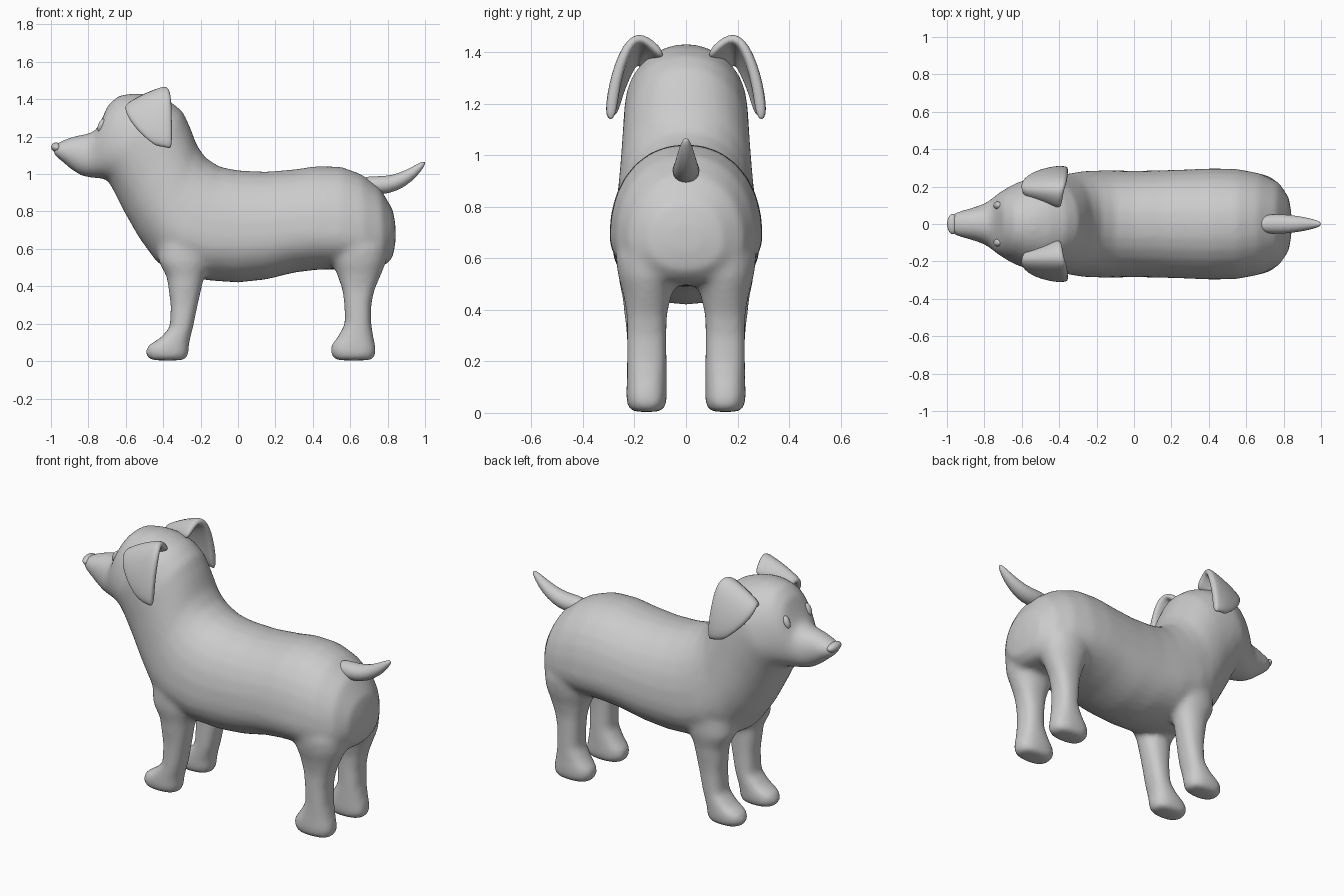
import bpy, bmesh
from math import sin, cos, pi
from mathutils import Vector


def spow(v, n):
    return (abs(v) ** (2 / n)) * (1 if v >= 0 else -1)


def loft(bm, rings, seg=28):
    """Skin closed rings: (x1, z1, x2, z2, y_centre, half_width, roundness, height of widest point)."""
    loops = []
    for x1, z1, x2, z2, yc, w, n, f in rings:
        top, bot = Vector((x1, yc, z1)), Vector((x2, yc, z2))
        c = bot.lerp(top, f)
        loop = []
        for i in range(seg):
            a = 2 * pi * i / seg
            k = spow(cos(a), n)
            d = (top - c) * k if k > 0 else (bot - c) * -k
            loop.append(bm.verts.new(c + d + Vector((0, w * spow(sin(a), n), 0))))
        loops.append(loop)
    faces = [bm.faces.new(loops[0]), bm.faces.new(loops[-1][::-1])]
    for p, q in zip(loops, loops[1:]):
        for i in range(seg):
            j = (i + 1) % seg
            faces.append(bm.faces.new((p[j], p[i], q[i], q[j])))
    bmesh.ops.recalc_face_normals(bm, faces=faces)


def finish(name, bm):
    for f in bm.faces:
        f.smooth = True
    me = bpy.data.meshes.new(name)
    bm.to_mesh(me)
    bm.free()
    ob = bpy.data.objects.new(name, me)
    bpy.context.collection.objects.link(ob)
    return ob


# Torso, neck, head and snout: top x, z / bottom x, z / half width / height of widest point
TORSO = [
    (.842, .73, .842, .63, .06, .5), (.828, .81, .826, .55, .145, .45), (.76, .925, .785, .51, .222, .38),
    (.66, 1.0, .68, .495, .272, .35), (.55, 1.04, .55, .49, .295, .35), (.42, 1.043, .42, .488, .298, .36),
    (.30, 1.025, .30, .473, .293, .38), (.15, 1.013, .15, .436, .288, .40), (0, 1.02, 0, .42, .285, .40),
    (-.10, 1.04, -.15, .43, .288, .38), (-.175, 1.09, -.32, .46, .284, .38), (-.22, 1.155, -.435, .53, .27, .40),
    (-.255, 1.25, -.53, .66, .257, .45), (-.295, 1.335, -.61, .80, .247, .5), (-.36, 1.388, -.665, .91, .242, .5),
    (-.45, 1.42, -.70, .972, .236, .5), (-.54, 1.433, -.735, .977, .208, .5), (-.635, 1.422, -.765, .979, .175, .5),
    (-.695, 1.37, -.79, .98, .145, .5), (-.73, 1.29, -.81, .983, .125, .5), (-.757, 1.237, -.83, .988, .112, .5),
    (-.80, 1.217, -.855, 1.0, .098, .5), (-.88, 1.202, -.90, 1.03, .08, .5), (-.95, 1.175, -.95, 1.075, .065, .5),
    (-.99, 1.155, -.985, 1.10, .045, .5)]

# Legs, from hidden top to foot: z / front x / back x / inner y / outer y
FRONT_LEG = [
    (.80, -.36, -.18, .08, .20), (.70, -.41, -.14, .06, .245), (.62, -.43, -.12, .05, .264),
    (.53, -.425, -.145, .06, .264), (.45, -.382, -.18, .074, .247),
    (.30, -.36, -.215, .076, .23), (.18, -.365, -.24, .074, .228), (.12, -.42, -.255, .074, .23),
    (.085, -.482, -.262, .074, .232), (.04, -.498, -.263, .074, .232), (.004, -.47, -.28, .09, .215)]
HIND_LEG = [
    (.80, .54, .70, .06, .20), (.70, .50, .76, .03, .255), (.60, .485, .80, .01, .273),
    (.53, .50, .793, .022, .264), (.46, .53, .765, .055, .244),
    (.38, .558, .73, .074, .23), (.30, .568, .713, .075, .23), (.20, .572, .713, .074, .23),
    (.125, .53, .725, .074, .23), (.085, .496, .735, .074, .232), (.04, .493, .74, .074, .232),
    (.004, .52, .72, .09, .215)]

bm = bmesh.new()
loft(bm, [(a, b, c, d, 0, w, 2.15, f) for a, b, c, d, w, f in TORSO])
for s in (-1, 1):
    for leg in (FRONT_LEG, HIND_LEG):
        loft(bm, [(xf, z, xb, z, s * (yi + yo) / 2, (yo - yi) / 2, 2.1 if z > .4 else 2.5, .5)
                  for z, xf, xb, yi, yo in leg])
body = finish("body_and_legs", bm)
rm = body.modifiers.new("fuse", 'REMESH')
rm.mode = 'VOXEL'
rm.voxel_size = 0.014
rm.use_smooth_shade = True
sm = body.modifiers.new("soften", 'SMOOTH')
sm.factor = 0.5
sm.iterations = 18

# Tail: x, z, radius along a rising curve
bm = bmesh.new()
TAIL = [(.66, .955, .025), (.685, .945, .048), (.76, .937, .056), (.84, .951, .049),
        (.91, .988, .038), (.965, 1.032, .025), (1.0, 1.066, .009)]
rings = []
for i, (x, z, r) in enumerate(TAIL):
    p, q = TAIL[max(i - 1, 0)], TAIL[min(i + 1, len(TAIL) - 1)]
    t = Vector((q[0] - p[0], q[1] - p[1])).normalized()
    h = r * .93
    rings.append((x - t.y * h, z + t.x * h, x + t.y * h, z - t.x * h, 0, r, 2, .5))
loft(bm, rings, 16)
finish("tail", bm).modifiers.new("round", 'SUBSURF').levels = 1

# Folded ear flaps: front edge and back edge of each row, root to tip
EAR = [((-.585, .155, 1.325), (-.385, .078, 1.385)), ((-.60, .185, 1.365), (-.38, .17, 1.475)),
       ((-.605, .22, 1.325), (-.355, .23, 1.435)), ((-.545, .26, 1.235), (-.352, .278, 1.28)),
       ((-.44, .28, 1.15), (-.352, .29, 1.13))]
for side, s in (("right", -1), ("left", 1)):
    bm = bmesh.new()
    rows = []
    for k, (f, b) in enumerate(EAR):
        row = []
        for t in (0, .2, .5, .8, 1):
            p = Vector(f).lerp(Vector(b), t)
            p.y = s * (p.y + (.012 * 4 * t * (1 - t) if k > 1 else 0))
            p.z += .08 * t * (1 - t) if k == 1 else 0
            row.append(bm.verts.new(p))
        rows.append(row)
    for p, q in zip(rows, rows[1:]):
        for i in range(4):
            bm.faces.new((p[i], p[i + 1], q[i + 1], q[i]))
    ear = finish(side + "_ear", bm)
    so = ear.modifiers.new("thickness", 'SOLIDIFY')
    so.thickness = 0.044
    so.offset = 0
    ear.modifiers.new("round", 'SUBSURF').levels = 2


# Eyes and nose
def ellipsoid(name, loc, size, rot=(0, 0, 0)):
    bpy.ops.mesh.primitive_uv_sphere_add(segments=20, ring_count=12, radius=1, location=loc, rotation=rot)
    ob = bpy.context.object
    ob.name = name
    ob.scale = size
    bpy.ops.object.shade_smooth()


for side, s in (("right", -1), ("left", 1)):
    ellipsoid(side + "_eye", (-.73, s * .10, 1.262), (.017, .02, .036), (0, .4, 0))
ellipsoid("nose", (-.97, 0, 1.142), (.03, .055, .026), (0, .4, 0))
